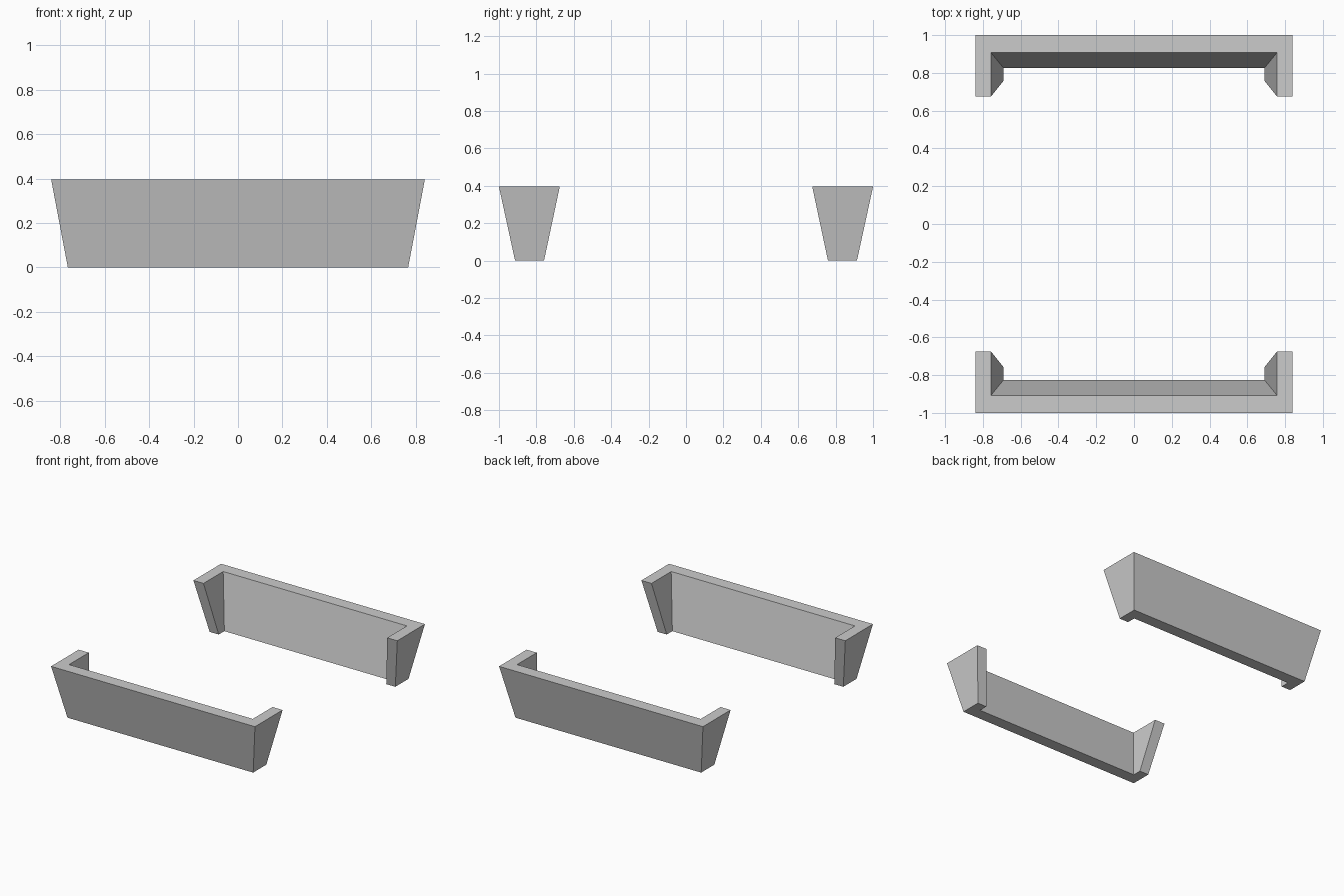
import bpy, bmesh

if "Cube" in bpy.data.objects:
    bpy.data.objects.remove(bpy.data.objects["Cube"])

HEIGHT = 0.395


def u_profile(outer_x, outer_y, inner_x, inner_y, tip_y):
    """U-shaped outline opening towards the centre, on the +y side."""
    half = [(outer_x, outer_y), (outer_x, tip_y), (inner_x, tip_y), (inner_x, inner_y)]
    return half + [(-x, y) for x, y in reversed(half)]


def tapered_wall(name, side):
    """Loft the narrow bottom outline up to the wide top outline."""
    bm = bmesh.new()
    bottom = [bm.verts.new((x * side, y * side, 0))
              for x, y in u_profile(0.765, 0.914, 0.69, 0.825, 0.759)]
    top = [bm.verts.new((x * side, y * side, HEIGHT))
           for x, y in u_profile(0.84, 1.0, 0.757, 0.907, 0.675)]
    n = len(top)
    for i in range(n):
        j = (i + 1) % n
        bm.faces.new((bottom[i], bottom[j], top[j], top[i]))
    # Rims as quads: right arm, long wall, left arm
    for ring in (bottom, top):
        for quad in ((0, 1, 2, 3), (0, 3, 4, 7), (4, 5, 6, 7)):
            bm.faces.new([ring[k] for k in quad])
    bmesh.ops.recalc_face_normals(bm, faces=bm.faces)
    mesh = bpy.data.meshes.new(name)
    bm.to_mesh(mesh)
    bm.free()
    bpy.context.collection.objects.link(bpy.data.objects.new(name, mesh))


# Two facing end walls with short returns at the corners
tapered_wall("back_wall", 1)
tapered_wall("front_wall", -1)
